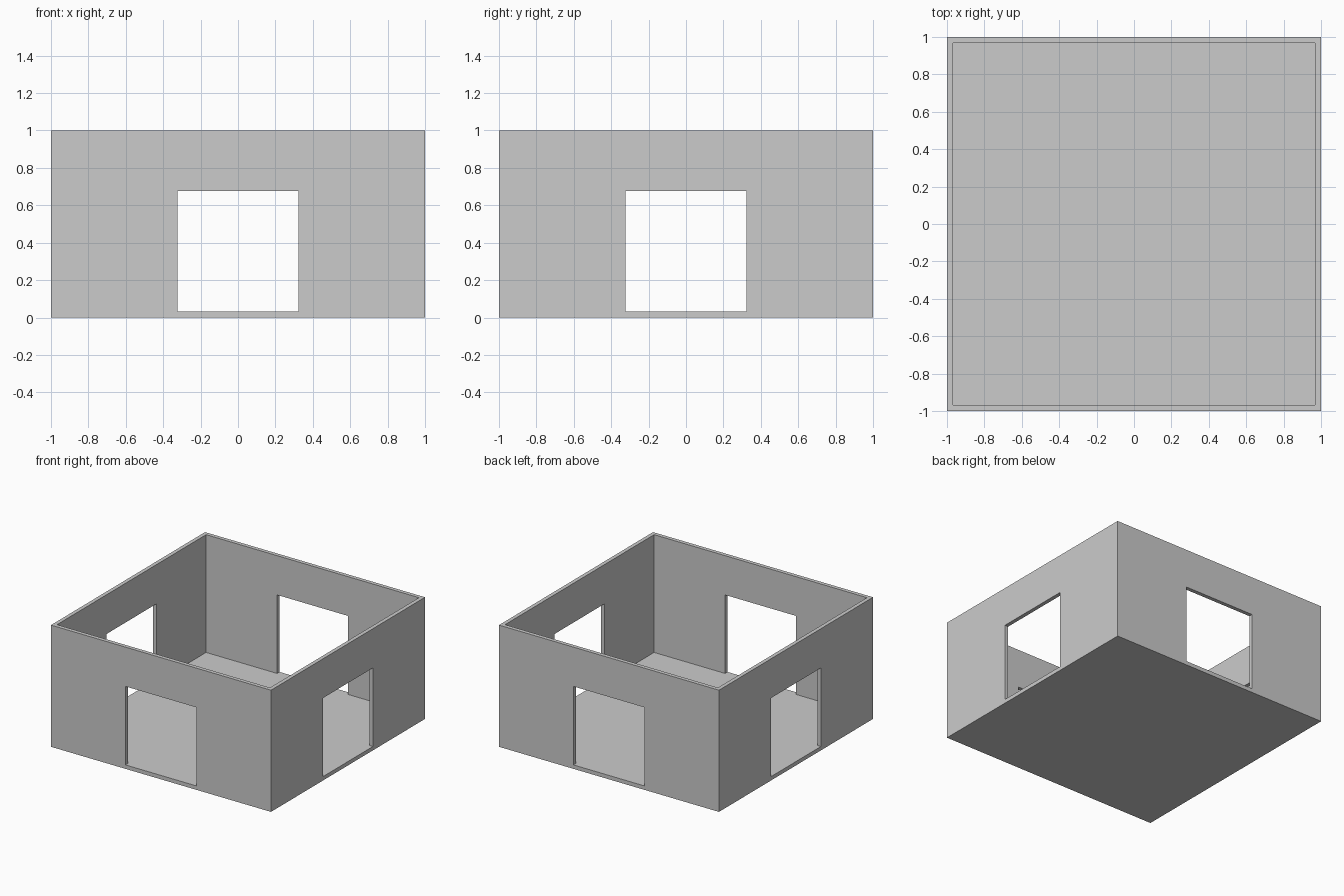
import bpy, bmesh
from mathutils import Vector

if "Cube" in bpy.data.objects:
    bpy.data.objects.remove(bpy.data.objects["Cube"])

T = 2 / 62           # wall and floor thickness
HALF_OPEN = 10 * T   # half width of each opening
OPEN_TOP = 21 * T    # top of each opening


def box(name, lo, hi):
    """Axis-aligned box between two corners."""
    bm = bmesh.new()
    bmesh.ops.create_cube(bm, size=1)
    for v in bm.verts:
        v.co = Vector([hi[i] if v.co[i] > 0 else lo[i] for i in range(3)])
    mesh = bpy.data.meshes.new(name)
    bm.to_mesh(mesh)
    bm.free()
    ob = bpy.data.objects.new(name, mesh)
    bpy.context.collection.objects.link(ob)
    return ob


# Outer block
room = box("room_shell", (-1, -1, 0), (1, 1, 1))

# Open-topped interior and the two pairs of facing openings
cutters = [
    box("interior_cutter", (-1 + T, -1 + T, T), (1 - T, 1 - T, 1.5)),
    box("front_back_cutter", (-HALF_OPEN, -1.5, T), (HALF_OPEN, 1.5, OPEN_TOP)),
    box("side_cutter", (-1.5, -HALF_OPEN, T), (1.5, HALF_OPEN, OPEN_TOP)),
]
bpy.context.view_layer.objects.active = room
for cutter in cutters:
    cutter.hide_render = True
    mod = room.modifiers.new(cutter.name, 'BOOLEAN')
    mod.operation = 'DIFFERENCE'
    mod.solver = 'EXACT'
    mod.object = cutter
    bpy.ops.object.modifier_apply(modifier=mod.name)
    bpy.data.objects.remove(cutter)
